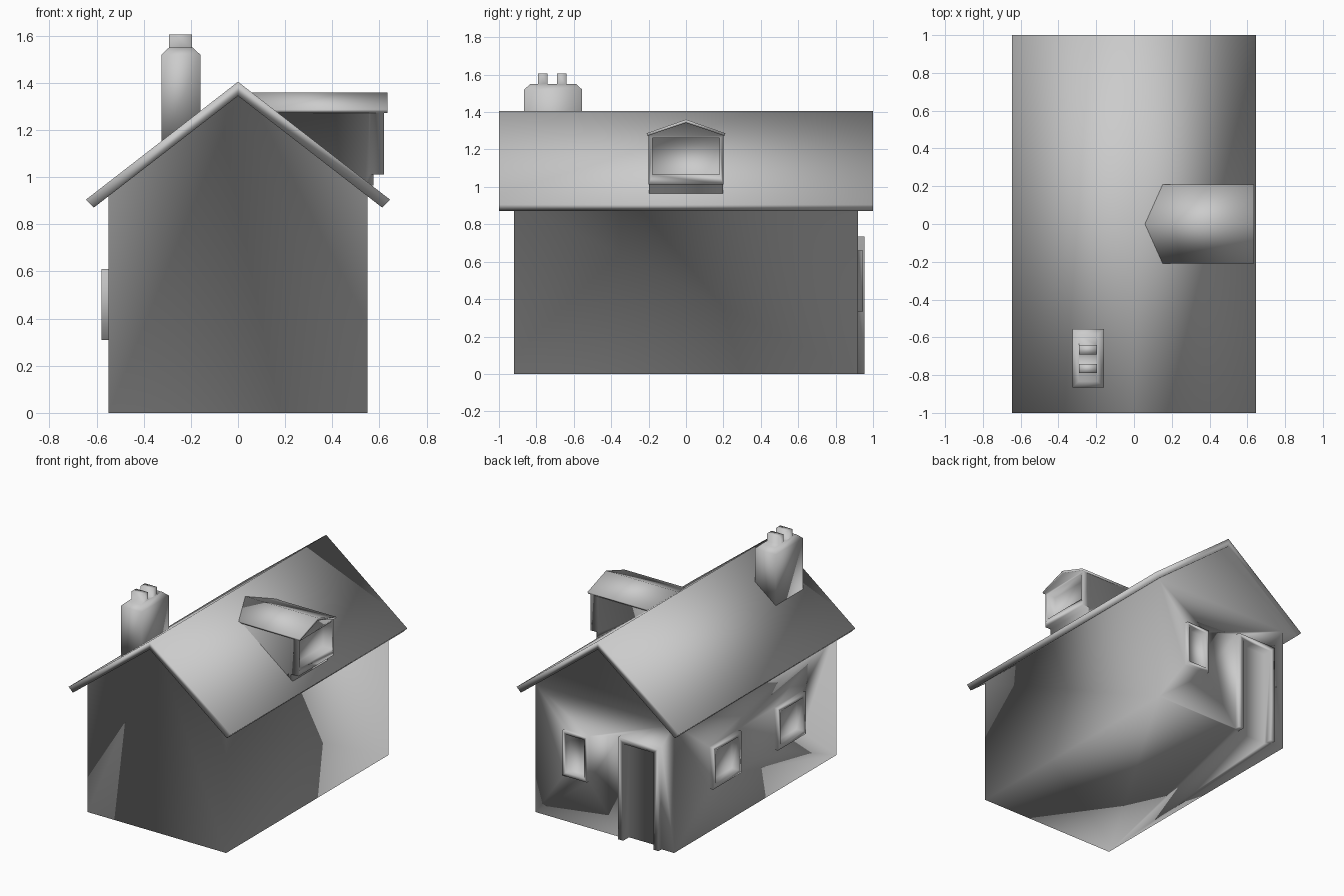
import bpy, bmesh

if "Cube" in bpy.data.objects:
    bpy.data.objects.remove(bpy.data.objects["Cube"])

APEX, SLOPE = 1.405, 0.775   # roof ridge height and pitch


def finish(name, bm):
    bmesh.ops.recalc_face_normals(bm, faces=bm.faces)
    for f in bm.faces:
        f.smooth = True
    mesh = bpy.data.meshes.new(name)
    bm.to_mesh(mesh)
    bm.free()
    ob = bpy.data.objects.new(name, mesh)
    bpy.context.collection.objects.link(ob)
    return ob


def prism(name, *rings):
    """Closed solid through matching outlines."""
    bm = bmesh.new()
    loops = [[bm.verts.new(p) for p in r] for r in rings]
    bm.faces.new(loops[0])
    bm.faces.new(loops[-1])
    for a, b in zip(loops, loops[1:]):
        for i in range(len(a)):
            j = (i + 1) % len(a)
            bm.faces.new((a[i], a[j], b[j], b[i]))
    return finish(name, bm)


def along_y(name, profile, y0, y1):
    return prism(name, [(x, y0, z) for x, z in profile], [(x, y1, z) for x, z in profile])


def box(name, x0, x1, y0, y1, z0, z1):
    return along_y(name, [(x0, z0), (x1, z0), (x1, z1), (x0, z1)], y0, y1)


def combine(target, other, operation):
    """Apply a boolean and remove the helper."""
    mod = target.modifiers.new("combine", 'BOOLEAN')
    mod.operation, mod.solver, mod.object = operation, 'EXACT', other
    bpy.context.view_layer.objects.active = target
    bpy.ops.object.modifier_apply(modifier=mod.name)
    bpy.data.objects.remove(other)


def opening(wall, trim, hole):
    """Raised frame grown from the wall, with a recess cut through it."""
    combine(wall, box("frame", *trim), 'UNION')
    combine(wall, box("recess", *hole), 'DIFFERENCE')


# walls and main roof as one smooth shell
house = along_y("house", [(-.55, 0), (.55, 0), (.55, .945), (0, 1.37), (-.55, .945)], -.92, .92)
roof = along_y("roof", [(0, APEX), (.645, .905), (.612, .871), (0, 1.345), (-.612, .871), (-.645, .905)], -1, 1)
combine(house, roof, 'UNION')

# side windows
for y in (.36, -.375):
    opening(house, (-.58, -.54, y - .16, y + .16, .31, .61),
            (-.65, -.525, y - .13, y + .13, .34, .58))

# back window and door
opening(house, (.125, .32, .91, .945, .335, .66), (.15, .295, .895, 1, .36, .635))
opening(house, (-.45, -.13, .91, .955, 0, .735), (-.41, -.17, .89, 1.1, -.05, .695))

# chimney stack with chamfered top
cx0, cx1, cy0, cy1 = -.325, -.16, -.865, -.555
def ring(d, z0, z1):
    return [(cx0 + d, cy0 + d, z0), (cx1 - d, cy0 + d, z1), (cx1 - d, cy1 - d, z1), (cx0 + d, cy1 - d, z0)]
chimney = prism("chimney", ring(0, 1.12, 1.25), ring(0, 1.52, 1.52), ring(.032, 1.55, 1.55))
for y in (-.765, -.665):
    combine(chimney, box("pot", -.292, -.196, y - .025, y + .025, 1.54, 1.605), 'UNION')

# dormer body, sunk slightly into the roof
def dormer_part(name, outline, x1, inset=.03):
    return prism(name, [((APEX - z) / SLOPE - inset, y, z) for y, z in outline],
                 [(x1, y, z) for y, z in outline])
dormer = dormer_part("dormer", [(-.197, .965), (.197, .965), (.197, 1.278), (0, 1.347), (-.197, 1.278)], .575)

# dormer gable front, roof and window
front = [(-.2, 1.012), (.2, 1.012), (.2, 1.278), (0, 1.347), (-.2, 1.278)]
combine(dormer, prism("front", [(.555, y, z) for y, z in front], [(.62, y, z) for y, z in front]), 'UNION')
cap = [(0, 1.36), (.21, 1.287), (.205, 1.273), (0, 1.342), (-.205, 1.273), (-.21, 1.287)]
combine(dormer, dormer_part("cap", cap, .635, .035), 'UNION')
combine(dormer, box("recess", .55, .7, -.18, .18, 1.065, 1.26), 'DIFFERENCE')
